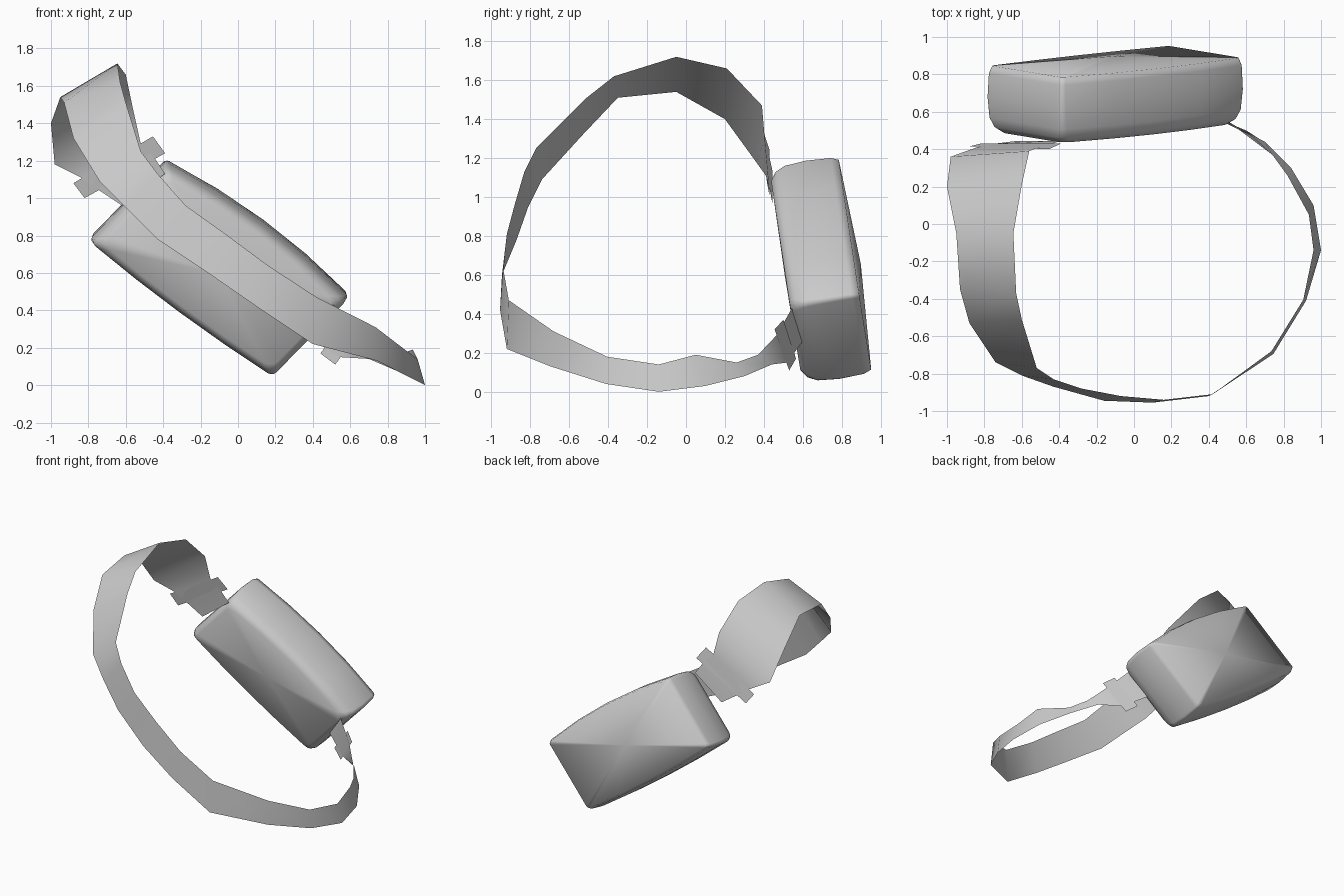
import bpy, math
from mathutils import Vector

if "Cube" in bpy.data.objects:
    bpy.data.objects.remove(bpy.data.objects["Cube"])


def make(name, verts, faces, angle=40):
    me = bpy.data.meshes.new(name)
    me.from_pydata([tuple(v) for v in verts], [], faces)
    me.update()
    ob = bpy.data.objects.new(name, me)
    bpy.context.collection.objects.link(ob)
    bpy.ops.object.select_all(action='DESELECT')
    ob.select_set(True)
    bpy.context.view_layer.objects.active = ob
    bpy.ops.object.shade_smooth_by_angle(angle=math.radians(angle))
    return ob


# Strap: single-sheet ribbon lofted between its upper and lower edges
upper = [(-.39, .445, 1.13), (-.45, .425, 1.22), (-.52, .405, 1.29), (-.56, .39, 1.47),
         (-.60, .21, 1.66), (-.645, -.05, 1.72), (-.63, -.37, 1.62), (-.60, -.51, 1.51),
         (-.52, -.77, 1.25), (-.43, -.83, 1.13), (-.28, -.88, .96), (-.07, -.92, .81),
         (.16, -.94, .64), (.42, -.91, .47), (.735, -.68, .31), (.905, -.405, .18),
         (.96, -.14, .14), (.935, .05, .19), (.82, .26, .15), (.74, .37, .19),
         (.64, .465, .29), (.50, .55, .44)]
lower = [(-.62, .445, .96), (-.74, .43, 1.04), (-.84, .41, 1.11), (-.98, .36, 1.18),
         (-1.0, .20, 1.40), (-.95, -.05, 1.54), (-.93, -.35, 1.51), (-.88, -.53, 1.32),
         (-.74, -.74, 1.09), (-.60, -.81, .95), (-.43, -.87, .78), (-.16, -.945, .60),
         (.10, -.955, .42), (.40, -.92, .22), (.745, -.695, .13), (.92, -.41, .04),
         (1.0, -.14, 0), (.96, .10, .03), (.84, .30, .08), (.70, .44, .14),
         (.54, .52, .15), (.37, .60, .26)]
n = len(upper)
make("strap", upper + lower, [(i, i + 1, n + i + 1, n + i) for i in range(n - 1)], 60)

# Cross tabs where the strap meets the case
make("upper_tab", [(-.455, .40, 1.33), (-.39, .43, 1.24), (-.82, .43, 1.0), (-.88, .415, 1.08)],
     [(0, 1, 2, 3)])
make("lower_tab", [(.60, .50, .37), (.67, .455, .32), (.52, .53, .11), (.44, .565, .17)],
     [(0, 1, 2, 3)])

# Case: bulged, slightly skewed rounded box lofted along its tilted depth axis
centre = Vector((-.10, .868, .652))
u = Vector((.945, .105, -.695)).normalized()
v = Vector((.395, -.065, .405)).normalized()
depth = u.cross(v).normalized()
HL, HW = .605, .287


def outline(inset, radius, steps=3, side=4):
    hl, hw = HL - inset, HW - inset
    pts = []
    corners = [(1, 1, 0), (-1, 1, 90), (-1, -1, 180), (1, -1, 270)]
    for k, (sx, sy, a0) in enumerate(corners):
        for j in range(steps + 1):
            a = math.radians(a0 + 90 * j / steps)
            pts.append((sx * (hl - radius) + radius * math.cos(a),
                        sy * (hw - radius) + radius * math.sin(a)))
        if k in (0, 2):
            x0, y0 = pts[-1]
            pts += [(x0 * (1 - 2 * t / side), y0) for t in range(1, side)]
    # long sides swell outward, more on the upper side
    return [(a, b + (.05 if b > 0 else -.02) * abs(b) / hw * (1 - (a / hl) ** 2)) for a, b in pts]


rings = [(0, .012, .02), (.04, 0, .02), (.17, -.006, .025), (.28, 0, .03),
         (.33, .015, .04), (.36, .045, .05)]
verts, faces = [], []
for d, inset, rad in rings:
    verts += [centre + u * a + v * b + depth * d for a, b in outline(inset, rad)]
m = len(verts) // len(rings)
for r in range(len(rings) - 1):
    for i in range(m):
        j = (i + 1) % m
        faces.append((r * m + i, r * m + j, (r + 1) * m + j, (r + 1) * m + i))
# slightly domed back and front
back = len(verts)
verts += [centre - depth * .03, centre + depth * .365]
last = (len(rings) - 1) * m
for i in range(m):
    j = (i + 1) % m
    faces.append((j, i, back))
    faces.append((last + i, last + j, back + 1))
make("case", verts, faces, 88)
